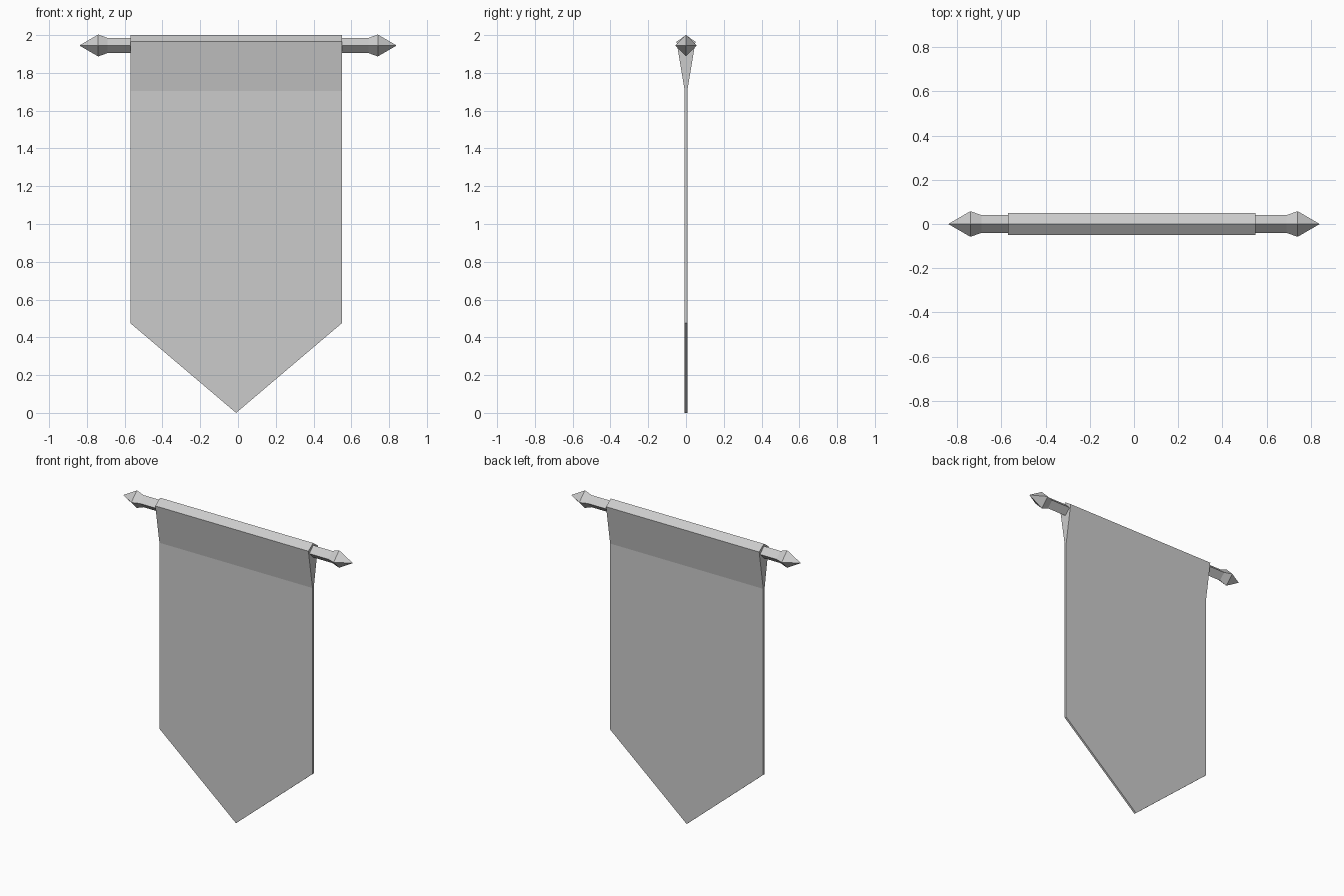
import bpy
import bmesh

cube = bpy.data.objects.get("Cube")
if cube:
    bpy.data.objects.remove(cube)

grey = bpy.data.materials.new("plain grey")
grey.use_nodes = True
colour = (0.6, 0.6, 0.6, 1)
grey.diffuse_color = colour
grey.node_tree.nodes["Principled BSDF"].inputs["Base Color"].default_value = colour


def loft(name, sections):
    """Skin a row of (x, [(y, z), ...]) cross-sections and cap both ends."""
    bm = bmesh.new()
    rings = [[bm.verts.new((x, y, z)) for y, z in ring] for x, ring in sections]
    for a, b in zip(rings, rings[1:]):
        for i in range(len(a)):
            j = (i + 1) % len(a)
            bm.faces.new((a[i], a[j], b[j], b[i]))
    bm.faces.new(rings[0])
    bm.faces.new(rings[-1])
    bmesh.ops.remove_doubles(bm, verts=bm.verts[:], dist=0.0005)
    bmesh.ops.recalc_face_normals(bm, faces=bm.faces[:])
    mesh = bpy.data.meshes.new(name)
    bm.to_mesh(mesh)
    bm.free()
    mesh.materials.append(grey)
    obj = bpy.data.objects.new(name, mesh)
    bpy.context.collection.objects.link(obj)
    return obj


# Cloth: ridged sleeve narrowing to a thin sheet with a pointed hem
def cloth_section(hem):
    half = [(0.05, 1.965), (0.007, 1.705), (0.007, hem)]
    return [(0, 2.0)] + half + [(-y, z) for y, z in reversed(half)]


loft("banner_cloth", [(-0.57, cloth_section(0.475)),
                      (-0.01, cloth_section(0)),
                      (0.55, cloth_section(0.475))])

# Pole: four-sided bar standing on its edge, with a spear tip at each end
ROD_Z = 1.945


def diamond(r):
    return [(0, ROD_Z + r), (r, ROD_Z), (0, ROD_Z - r), (-r, ROD_Z)]


loft("pole", [(x, diamond(0.04)) for x in (-0.69, 0.69)])
for side, label in ((1, "left"), (-1, "right")):
    loft(label + "_finial", [(side * x, diamond(r)) for x, r in
                             ((0.69, 0.04), (0.74, 0.058), (0.84, 0.0001))])
